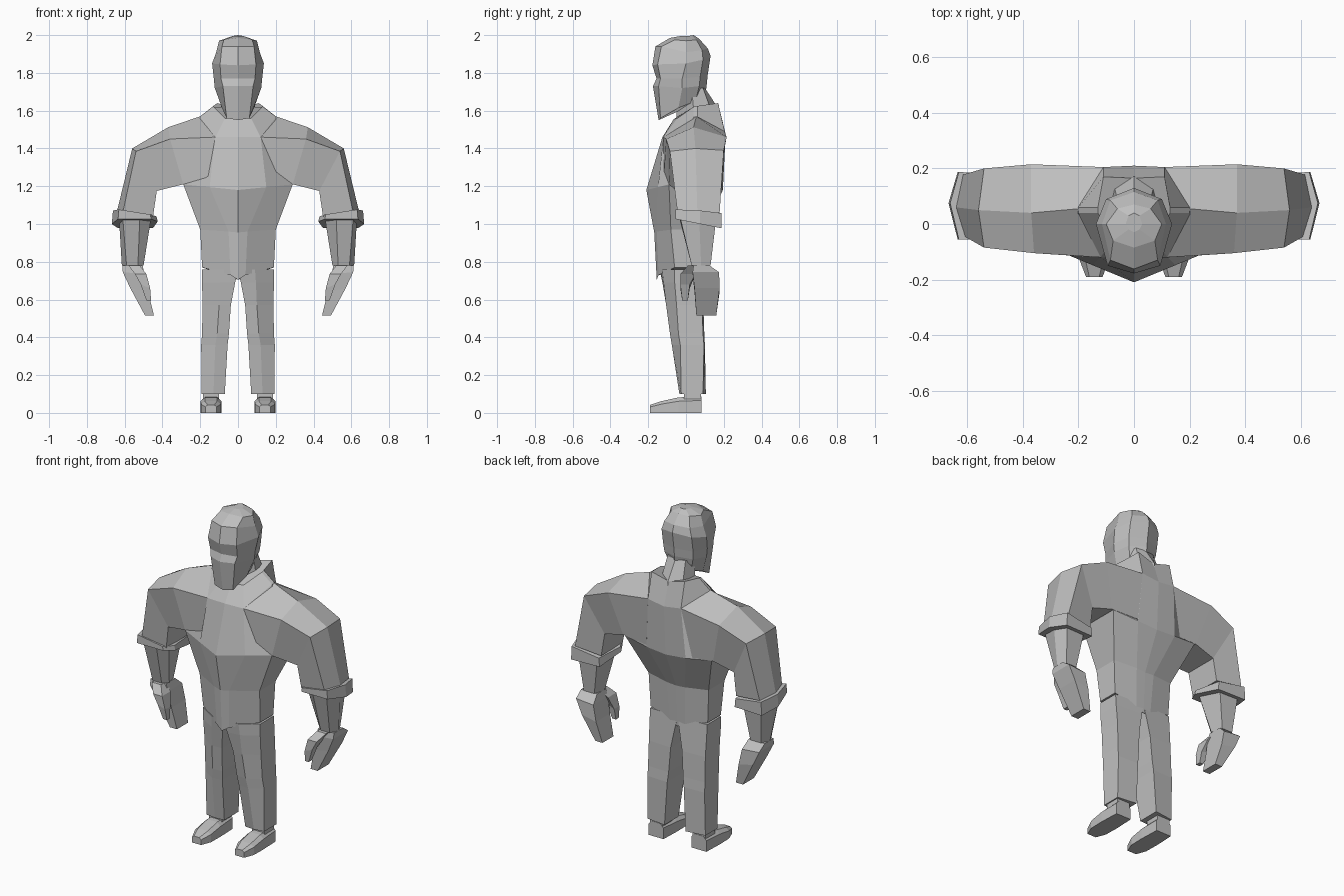
import bpy, bmesh

grey = bpy.data.materials.new("plain grey")
grey.diffuse_color = (0.52, 0.52, 0.52, 1)


def loft(name, rings, mirror=True):
    """Skin a list of equal-length point rings, cap both ends."""
    bm = bmesh.new()
    loops = [[bm.verts.new(p) for p in ring] for ring in rings]
    n = len(loops[0])
    for r0, r1 in zip(loops, loops[1:]):
        for i in range(n):
            j = (i + 1) % n
            bm.faces.new((r0[i], r0[j], r1[j], r1[i]))
    bm.faces.new(loops[0][::-1])
    bm.faces.new(loops[-1])
    bmesh.ops.recalc_face_normals(bm, faces=bm.faces)
    me = bpy.data.meshes.new(name)
    bm.to_mesh(me)
    bm.free()
    me.materials.append(grey)
    ob = bpy.data.objects.new(name, me)
    bpy.context.collection.objects.link(ob)
    if mirror:
        ob.modifiers.new("other side", 'MIRROR')
    return ob


def whole(half):
    """Close a half ring (front centre to back centre) across x = 0."""
    return half + [(-x, y, z) for x, y, z in half[-2:0:-1]]


def level(z, pts):
    return [(x, y, z) for x, y in pts]


def box_ring(x0, x1, y0, y1, z, dz=0):
    """Rectangle at height z; dz lifts the outer side."""
    return [(x0, y0, z), (x1, y0, z + dz), (x1, y1, z + dz), (x0, y1, z)]


# torso from collar to crotch
torso = [
    [(0, -.065, 1.555), (.07, -.045, 1.56), (.13, .04, 1.62), (.13, .06, 1.625), (.11, .17, 1.64), (0, .165, 1.61)],
    [(0, -.125, 1.46), (.12, -.12, 1.46), (.20, .04, 1.565), (.20, .06, 1.57), (.11, .205, 1.49), (0, .21, 1.475)],
    [(0, -.21, 1.18), (.15, -.148, 1.195), (.29, -.09, 1.21), (.29, .17, 1.21), (.13, .19, 1.19), (0, .195, 1.18)],
    [(0, -.168, .955), (.05, -.155, .96), (.20, -.08, .97), (.20, .07, .97), (.06, .095, .96), (0, .095, .955)],
    [(0, -.155, .705), (.04, -.145, .73), (.19, -.06, .77), (.19, .065, .77), (.05, .08, .73), (0, .08, .705)],
]
loft("torso", [whole(r) for r in torso], False)

# neck
neck = [
    level(1.50, [(0, -.05), (.10, .04), (.08, .14), (0, .18)]),
    level(1.61, [(0, -.05), (.09, .04), (.07, .13), (0, .172)]),
    level(1.72, [(0, -.03), (.08, .03), (.06, .09), (0, .10)]),
]
loft("neck", [whole(r) for r in neck], False)

# head with brow and jaw
head = [
    [(0, -.145, 1.55), (.06, -.135, 1.56), (.085, -.04, 1.615), (.07, .05, 1.65), (0, .10, 1.66)],
    [(0, -.175, 1.73), (.08, -.145, 1.73), (.123, -.02, 1.72), (.095, .07, 1.73), (0, .11, 1.74)],
    [(0, -.156, 1.77), (.09, -.135, 1.77), (.128, -.02, 1.77), (.10, .075, 1.78), (0, .115, 1.79)],
    [(0, -.178, 1.84), (.095, -.15, 1.845), (.137, 0, 1.85), (.10, .09, 1.87), (0, .13, 1.89)],
    [(0, -.162, 1.94), (.085, -.13, 1.94), (.115, 0, 1.91), (.085, .085, 1.92), (0, .115, 1.93)],
    [(0, -.085, 1.985), (.075, -.06, 1.975), (.10, 0, 1.97), (.06, .055, 1.975), (0, .07, 1.98)],
    [(0, -.03, 1.995), (.02, -.02, 1.995), (.03, 0, 1.995), (.02, .03, 1.997), (0, .04, 2.0)],
]
loft("head", [whole(r) for r in head], False)

# shoulder and sleeve: low front, upper front, top, upper back, low back
loft("sleeve", [
    [(.13, -.12, 1.20), (.12, -.12, 1.46), (.20, .055, 1.57), (.11, .205, 1.49), (.13, .19, 1.20)],
    [(.29, -.09, 1.21), (.36, -.105, 1.45), (.37, .04, 1.512), (.37, .215, 1.46), (.30, .17, 1.21)],
    [(.43, -.05, 1.175), (.54, -.085, 1.385), (.56, .05, 1.40), (.54, .20, 1.39), (.43, .16, 1.175)],
    [(.45, -.04, 1.04), (.61, -.045, 1.06), (.64, .06, 1.07), (.615, .178, 1.06), (.45, .165, 1.04)],
])

# rolled cuff
cuff = [(.425, .01), (.46, -.055), (.635, -.055), (.668, .075), (.635, .187), (.45, .18)]
loft("cuff", [
    [(x, y, .975 + .05 * (.2 - y) / .25) for x, y in cuff],
    [(.55 + (x - .55) * .95, y, 1.04 + .15 * (x - .45) + .08 * (.06 - y)) for x, y in cuff],
])

# forearm
loft("forearm", [
    level(1.03, [(.46, .0), (.52, -.035), (.61, -.03), (.63, .07), (.61, .16), (.48, .155)]),
    level(.78, [(.50, .06), (.53, .03), (.59, .03), (.615, .08), (.59, .13), (.52, .13)]),
])

# mitten hand and thumb
loft("hand", [
    box_ring(.505, .612, .04, .125, .78),
    box_ring(.495, .61, .035, .175, .735, .01),
    box_ring(.475, .57, .045, .178, .64, .02),
    box_ring(.445, .492, .055, .16, .515),
])
loft("thumb", [
    box_ring(.52, .58, .01, .07, .78),
    box_ring(.485, .545, -.03, .05, .735),
    box_ring(.465, .515, -.03, .02, .66, .02),
    box_ring(.46, .485, -.02, .01, .595),
])

# trouser legs: inner front, front crease, outer front, outer back, inner back
loft("trouser_leg", [
    level(.76, [(.0, -.14), (.09, -.125), (.19, -.06), (.19, .07), (.0, .08)]),
    level(.69, [(.015, -.125), (.095, -.118), (.19, -.06), (.19, .075), (.015, .085)]),
    level(.57, [(.038, -.10), (.10, -.105), (.188, -.05), (.188, .085), (.038, .092)]),
    level(.42, [(.048, -.08), (.11, -.085), (.19, -.04), (.19, .09), (.048, .097)]),
    level(.36, [(.055, -.07), (.12, -.075), (.195, -.03), (.19, .095), (.055, .10)]),
    level(.10, [(.07, -.03), (.13, -.035), (.192, -.025), (.192, .09), (.07, .105)]),
])


# shoes: chamfered sections from toe to heel, and ankles
def shoe_ring(y, half, top):
    c = .143
    return [(c - half, y, 0), (c - half, y, top * .75), (c - half * .6, y, top),
            (c + half * .6, y, top), (c + half, y, top * .75), (c + half, y, 0)]


loft("shoe", [shoe_ring(-.19, .03, .042), shoe_ring(-.13, .053, .062),
              shoe_ring(-.04, .055, .082), shoe_ring(.082, .05, .088)])
loft("ankle", [box_ring(.10, .185, -.01, .08, .06), box_ring(.10, .185, -.01, .08, .12)])
